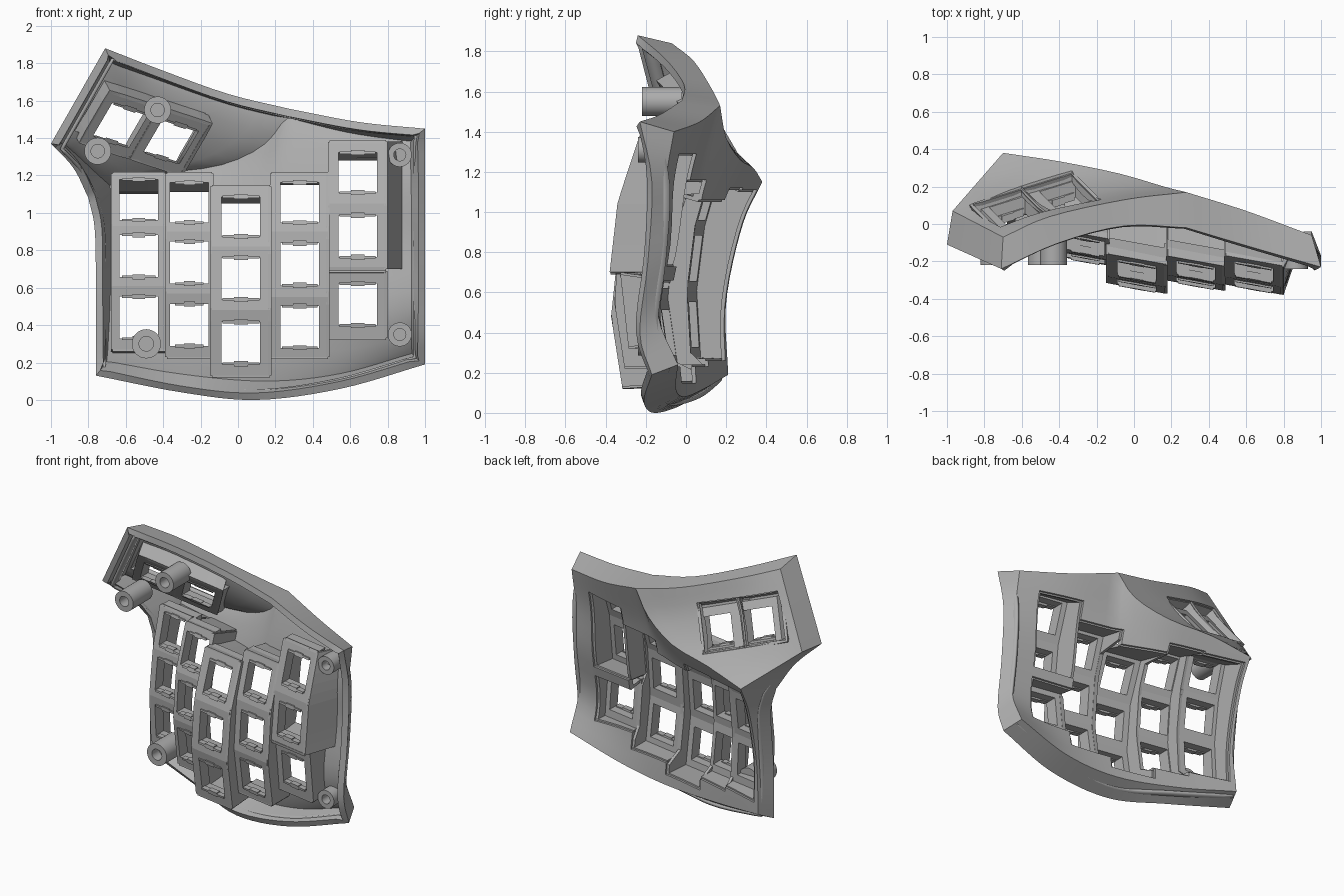
import bpy, bmesh, math
from mathutils import Vector as V
from mathutils.bvhtree import BVHTree

if "Cube" in bpy.data.objects:
    bpy.data.objects.remove(bpy.data.objects["Cube"])

gray = bpy.data.materials.new("plain_gray")
gray.use_nodes = True
gray.diffuse_color = (0.42, 0.42, 0.42, 1)
gray.node_tree.nodes["Principled BSDF"].inputs["Base Color"].default_value = gray.diffuse_color


def finish(name, bm, orient=True):
    if orient:
        bmesh.ops.recalc_face_normals(bm, faces=bm.faces)
    me = bpy.data.meshes.new(name)
    bm.to_mesh(me)
    bm.free()
    me.materials.append(gray)
    ob = bpy.data.objects.new(name, me)
    bpy.context.collection.objects.link(ob)
    return ob


def activate(ob):
    bpy.ops.object.select_all(action='DESELECT')
    ob.select_set(True)
    bpy.context.view_layer.objects.active = ob


def smooth(ob):
    activate(ob)
    bpy.ops.object.shade_smooth_by_angle(angle=math.radians(32))


def sample(pts, n):
    """Even samples of a smooth curve through the points."""
    p = [V(q) for q in pts]
    if len(p) == 2:
        return [p[0].lerp(p[1], i / n) for i in range(n + 1)]
    p = [2 * p[0] - p[1]] + p + [2 * p[-1] - p[-2]]
    out = []
    for i in range(n + 1):
        t = i / n * (len(p) - 3)
        k = min(int(t), len(p) - 4)
        t -= k
        a, b, c, d = p[k:k + 4]
        out.append(0.5 * (2 * b + (c - a) * t + (2 * a - 5 * b + 4 * c - d) * t ** 2
                          + (3 * b - a - 3 * c + d) * t ** 3))
    return out


def sheet(bm, rows, closed=False):
    vs = [[bm.verts.new(p) for p in r] for r in rows]
    n = len(rows[0])
    for a, b in zip(vs, vs[1:]):
        for i in range(n if closed else n - 1):
            j = (i + 1) % n
            bm.faces.new((a[i], a[j], b[j], b[i]))
    return vs


def coons(c0, c1, d0, d1):
    """Patch between bottom c0, top c1, left d0 and right d1."""
    rows = []
    n, m = len(c0) - 1, len(d0) - 1
    for j in range(m + 1):
        t = j / m
        rows.append([])
        for i in range(n + 1):
            s = i / n
            corner = (c0[0].lerp(c0[n], s)).lerp(c1[0].lerp(c1[n], s), t)
            rows[-1].append(c0[i].lerp(c1[i], t) + d0[j].lerp(d1[j], s) - corner)
    return rows


# Outer edge of the skin
BL, BR, TR = (-.72, .21, .19), (.95, -.04, .24), (.95, -.06, 1.40)
K, T, L, P = (.28, .17, 1.53), (-.70, -.07, 1.84), (-.97, .07, 1.37), (-.70, .38, 1.15)
bottom = sample([BL, (-.3, .09, .12), (.15, -.01, .08), (.55, -.05, .12), BR], 24)
right = sample([BR, (.95, -.14, .5), (.95, -.1, .85), (.95, -.1, 1.15), TR], 16)
top_r = sample([TR, (.6, .07, 1.45), K], 12)
top_l = sample([K, (-.05, .13, 1.61), (-.45, .04, 1.75), T], 12)
slant = sample([T, L], 12)
notch = sample([L, P], 12)
left = sample([P, (-.70, .28, .93), (-.70, .2, .55), BL], 16)
crease = sample([P, (-.4, .335, 1.22), (-.08, .27, 1.26), (.16, .2, 1.37), K], 12)

# Open edge of the shell
bl, br, tr = (-.76, .09, .13), (1, -.17, .19), (1, -.23, 1.45)
k, t, l, p = (.28, -.02, 1.555), (-.71, -.24, 1.88), (-1, -.11, 1.37), (-.80, .12, 1.08)
rim_sides = [
    sample([bl, (-.3, -.02, .04), (.1, -.16, 0), (.55, -.21, .06), br], 24),
    sample([br, (1, -.23, .4), (1, -.19, .75), (1, -.17, 1.15), tr], 16),
    sample([tr, (.65, -.13, 1.485), k], 12),
    sample([k, (-.05, -.01, 1.635), (-.4, -.1, 1.76), t], 12),
    sample([t, l], 12),
    sample([l, (-.88, .02, 1.24), p], 12),
    sample([p, (-.765, .13, .9), (-.76, .09, .5), bl], 16)]

# Shell: two skin patches and the surrounding wall
bm = bmesh.new()
sheet(bm, coons(bottom, crease + top_r[::-1][1:], left[::-1], right))
sheet(bm, coons(crease, slant[::-1], notch[::-1], top_l))
tree = BVHTree.FromBMesh(bm)
for outer, rim in zip([bottom, right, top_r, top_l, slant, notch, left], rim_sides):
    sheet(bm, [outer, rim])
bmesh.ops.remove_doubles(bm, verts=bm.verts, dist=.001)
bmesh.ops.recalc_face_normals(bm, faces=bm.faces)
if sum(f.normal.y * f.calc_area() for f in bm.faces) < 0:
    bmesh.ops.reverse_faces(bm, faces=bm.faces)
shell = finish("shell", bm, False)
mod = shell.modifiers.new("thickness", 'SOLIDIFY')
mod.thickness, mod.offset, mod.use_even_offset = .042, -1, False
activate(shell)
bpy.ops.object.modifier_apply(modifier="thickness")


def skin_y(x, z):
    """Depth just below the outer skin."""
    hit = tree.ray_cast(V((x, 3, z)), V((0, -1, 0)))[0]
    return hit.y - .015 if hit else 0


def ribbon(name, a, b, thick=.02, closed=False):
    bm = bmesh.new()
    sheet(bm, [a, b], closed)
    ob = finish(name, bm)
    m = ob.modifiers.new("thickness", 'SOLIDIFY')
    m.thickness, m.offset = thick, 0
    return ob


def cut(quad):
    """Cut a straight opening through the skin."""
    bm = bmesh.new()
    a, b = sheet(bm, [[V((x, y, z)) for x, z in quad] for y in (-.7, .9)], True)
    bm.faces.new(a)
    bm.faces.new(b)
    cutter = finish("opening_cutter", bm)
    cutter.hide_render = True
    m = shell.modifiers.new("opening", 'BOOLEAN')
    m.operation, m.object, m.solver = 'DIFFERENCE', cutter, 'EXACT'
    activate(shell)
    bpy.ops.object.modifier_apply(modifier="opening")
    bpy.data.objects.remove(cutter)


THICK = .09


def key_panel(name, q):
    """Plate with a square hole and two clips; q runs round the front."""
    q = [V(c) for c in q]
    w, h = (q[1] - q[0]).length, (q[3] - q[0]).length

    def square(u0, u1, v0, v1, y):
        return [q[0].lerp(q[1], u).lerp(q[3].lerp(q[2], u), v) + V((0, y, 0))
                for u, v in ((u0, v0), (u1, v0), (u1, v1), (u0, v1))]

    hu, hv = .105 / w, .113 / h
    hole = (.5 - hu, .5 + hu, .5 - hv, .5 + hv)
    bm = bmesh.new()
    full = (0, 1, 0, 1)
    sheet(bm, [square(*full, 0), square(*hole, 0), square(*hole, THICK),
               square(*full, THICK), square(*full, 0)], True)
    bmesh.ops.remove_doubles(bm, verts=bm.verts, dist=.0005)
    for v in hole[2:]:
        for half, e in ((.12, .04), (.32, .02)):
            box = (.5 - half, .5 + half, v - e, v + e)
            a, b = sheet(bm, [square(*box, -.01), square(*box, .03)], True)
            bm.faces.new(a)
            bm.faces.new(b)
    finish(name, bm)


# Key columns: x range, row heights, front depth per height, opening heights in the skin
TILT = -.18
columns = [
    ("inner", -.67, -.39, (.27, .61, .93, 1.21), (-.04, -.06, -.02, .06), (.26, 1.11)),
    ("index", -.38, -.14, (.23, .57, .90, 1.21), (-.15, -.20, -.17, -.06), (.23, 1.12)),
    ("middle", -.14, .17, (.13, .48, .82, 1.14), (-.29, -.345, -.31, -.19), (.15, 1.06)),
    ("ring", .18, .48, (.23, .55, .90, 1.21), (-.28, -.33, -.30, -.20), (.23, 1.16)),
    ("outer_low", .49, .79, (.33, .69), (-.26, -.30), (.34, .66)),
    ("outer_high", .49, .79, (.70, 1.05, 1.38), (-.35, -.31, -.20), (.73, 1.29))]


def front(col, x, z):
    _, x0, x1, zs, ys, _ = col
    for i in range(len(zs) - 1):
        if zs[i] <= z <= zs[i + 1]:
            f = (z - zs[i]) / (zs[i + 1] - zs[i])
            return ys[i] + (ys[i + 1] - ys[i]) * f + TILT * (x - (x0 + x1) / 2)


def pt(col, x, z):
    return V((x, front(col, x, z), z))


for col in columns:
    name, x0, x1, zs, ys, (low, high) = col

    def skin_pt(a):
        z = low + (high - low) * (a.z - zs[0]) / (zs[-1] - zs[0])
        return V((a.x, max(skin_y(a.x, z), a.y + THICK), z))

    for i, (z0, z1) in enumerate(zip(zs, zs[1:])):
        key_panel(f"{name}_key_{i + 1}",
                  [pt(col, x0, z0), pt(col, x1, z0), pt(col, x1, z1), pt(col, x0, z1)])
    # side walls rise to the next column or to the skin
    for side, x, far in (("right", x0, 2), ("left", x1, 1)):
        a, b = [], []
        for i in range(15):
            z = min(zs[0] + (zs[-1] - zs[0]) * i / 14, zs[-1])
            a.append(pt(col, x, z))
            b.append(skin_pt(a[-1]))
            if (name, side) == ("outer_high", "right"):
                # divider that grows taller towards the top
                b[-1].y = max(min(b[-1].y, .36 * z - .32), a[-1].y + THICK)
                continue
            for other in columns:
                near = other is not col and abs(other[far] - x) < .03
                y = front(other, other[far], z) if near else None
                if y is not None:
                    b[-1] = V((x, max(y, a[-1].y) + THICK, z))
        ribbon(f"{name}_{side}_wall", a, b)
    # end walls
    for end, z in (("bottom", zs[0]), ("top", zs[-1])):
        a = [pt(col, x0 + (x1 - x0) * i / 6, z) for i in range(7)]
        ribbon(f"{name}_{end}_wall", a, [skin_pt(q) for q in a])
    cut([(x0 - .008, low), (x1 + .008, low), (x1 + .008, high), (x0 - .008, high)])

# Slanted flank of the upper outer block
edge = [pt(columns[-1], .79, .70 + .68 * i / 10) for i in range(11)]
ribbon("outer_block_flank", edge, [V((.87, skin_y(.87, q.z) - .02, q.z)) for q in edge])

# Thumb keys, with openings shifted along the key direction
u, v = V((.9, .28, -.29)), V((.45, -.45, .77))
for i in range(2):
    c = V((-.63, -.02, 1.465)) + u * .3 * i
    quad = [c + u * s * .15 + v * r for s, r in ((-1, -.17), (1, -.17), (1, .18), (-1, .18))]
    key_panel(f"thumb_key_{i + 1}", quad)
    loop = [quad[j].lerp(quad[(j + 1) % 4], f / 5) for j in range(4) for f in range(5)]
    top = []
    for q in loop:
        x, z = q.x - .03, q.z + .06
        top.append(V((x, max(skin_y(x, z) - .005, q.y + THICK), z)))
    ribbon(f"thumb_wall_{i + 1}", loop, top, .02, True)
    cut([(q.x, q.z) for q in top[::5]])
smooth(shell)

# Raised lip inside the open edge
loop = [q for side in rim_sides for q in side[:-1]]
inner = [V((q.x * .945 + .003, q.y + .02, (q.z - .85) * .945 + .85)) for q in loop]
smooth(ribbon("rim_lip", inner, [q + V((0, .07, 0)) for q in inner], .02, True))

# Screw bosses
for i, (x, z, r, y0, y1) in enumerate([(-.43, 1.55, .072, -.22, -.02), (-.75, 1.33, .072, -.22, .0),
                                       (-.49, .30, .078, -.22, -.01), (.865, 1.31, .064, -.24, -.14),
                                       (.865, .35, .064, -.24, -.14)]):
    bm = bmesh.new()
    rings = [[V((x + q * math.cos(a), y, z + q * math.sin(a)))
              for a in (j * math.tau / 32 for j in range(32))]
             for q, y in ((r, y1), (r, y0), (r * .5, y0), (r * .5, y0 + .08))]
    vs = sheet(bm, rings, True)
    bm.faces.new(vs[0])
    bm.faces.new(vs[-1])
    smooth(finish(f"screw_boss_{i + 1}", bm))
